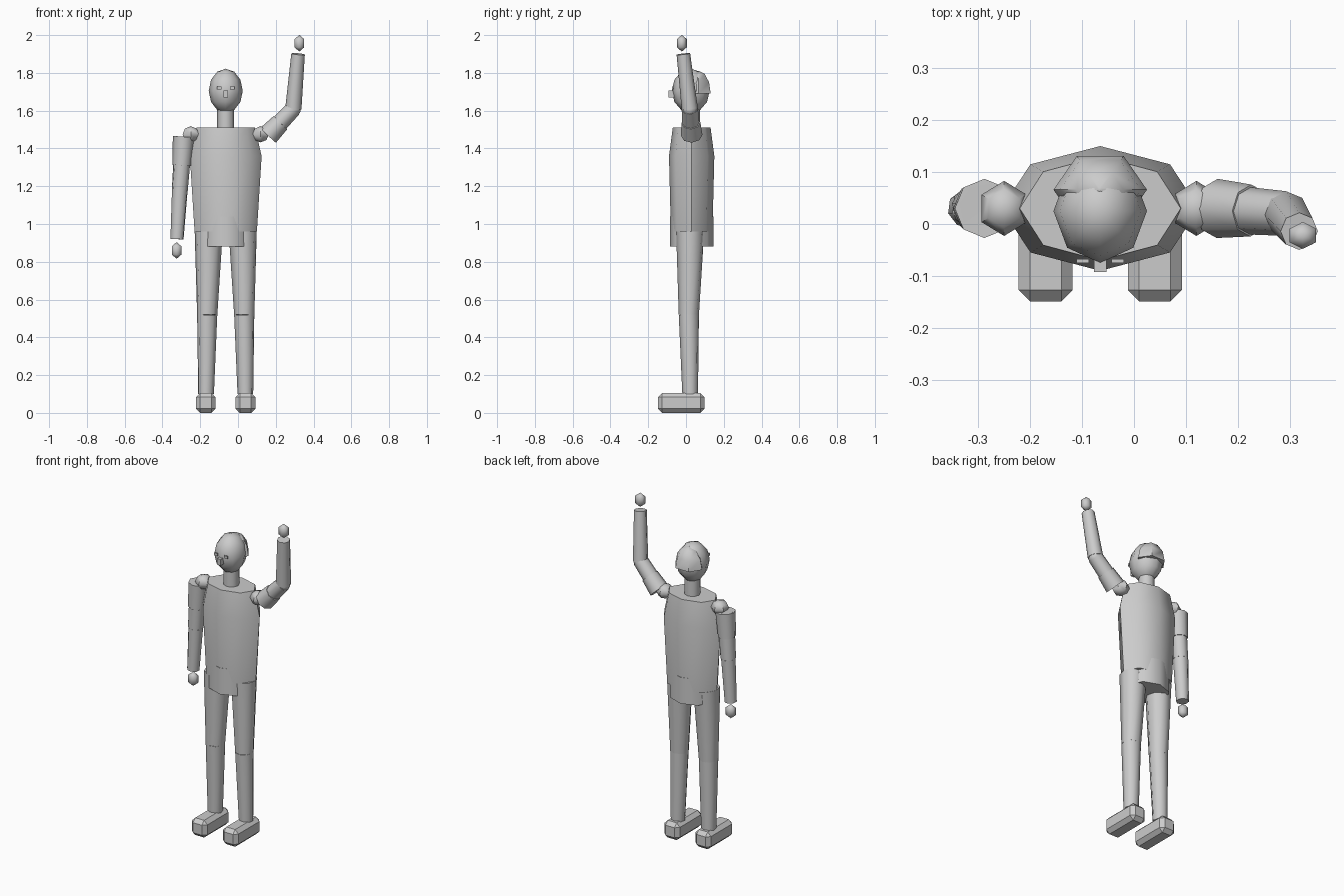
import bpy, bmesh, math
from mathutils import Vector, Matrix

if "Cube" in bpy.data.objects:
    bpy.data.objects.remove(bpy.data.objects["Cube"])

CX, CY = -0.065, 0.03          # body axis
grey = bpy.data.materials.new("light_grey")
grey.diffuse_color = (0.6, 0.6, 0.6, 1)
grey.use_nodes = True
grey.node_tree.nodes["Principled BSDF"].inputs["Base Color"].default_value = grey.diffuse_color


def finish(name, bm, smooth=True):
    bmesh.ops.recalc_face_normals(bm, faces=bm.faces[:])
    me = bpy.data.meshes.new(name)
    bm.to_mesh(me)
    bm.free()
    me.materials.append(grey)
    ob = bpy.data.objects.new(name, me)
    bpy.context.collection.objects.link(ob)
    if smooth:
        bpy.ops.object.select_all(action='DESELECT')
        bpy.context.view_layer.objects.active = ob
        ob.select_set(True)
        bpy.ops.object.shade_smooth_by_angle(angle=math.radians(50))
    return ob


def loft(name, rings, n=8):
    """Closed tube through rings of (centre, axis, rx, ry)."""
    bm = bmesh.new()
    loops = []
    for c, axis, rx, ry in rings:
        q = Vector((0, 0, 1)).rotation_difference(Vector(axis))
        loops.append([bm.verts.new(Vector(c) + q @ Vector((
            rx * math.cos(math.tau * i / n), ry * math.sin(math.tau * i / n), 0)))
            for i in range(n)])
    for a, b in zip(loops, loops[1:]):
        for i in range(n):
            bm.faces.new((a[i], a[(i + 1) % n], b[(i + 1) % n], b[i]))
    bm.faces.new(loops[0])
    bm.faces.new(loops[-1])
    return finish(name, bm)


def upright(name, rings, x=CX, y=CY, n=8):
    return loft(name, [((x, y, z), (0, 0, 1), rx, ry) for z, rx, ry in rings], n)


def limb(name, a, b, ra, rb):
    d = Vector(b) - Vector(a)
    return loft(name, [(a, d, ra, ra), (b, d, rb, rb)])


def ball(name, c, r, seg=8, rings=6):
    bm = bmesh.new()
    bmesh.ops.create_uvsphere(bm, u_segments=seg, v_segments=rings, radius=1)
    bm.transform(Matrix.Translation(c) @ Matrix.Diagonal((*r, 1)))
    return finish(name, bm)


def box(name, lo, hi, bevel=0):
    lo, hi = Vector(lo), Vector(hi)
    bm = bmesh.new()
    bmesh.ops.create_cube(bm, size=1)
    bm.transform(Matrix.Translation((lo + hi) / 2) @ Matrix.Diagonal((*(hi - lo), 1)))
    if bevel:
        bmesh.ops.bevel(bm, geom=bm.edges[:], offset=bevel, segments=1,
                        affect='EDGES', profile=0.5)
    return finish(name, bm, smooth=False)


# Trunk and neck
upright("torso", [(0.96, 0.165, 0.11), (1.36, 0.19, 0.12), (1.51, 0.155, 0.10)])
upright("pelvis", [(0.88, 0.133, 0.116), (1.04, 0.133, 0.116)])
upright("neck", [(1.49, 0.045, 0.045), (1.63, 0.045, 0.045)])

# Head, hair cap and face
ball("head", (CX, CY - 0.005, 1.705), (0.09, 0.1, 0.117))
upright("hair", [(1.69, 0.09, 0.075), (1.75, 0.078, 0.065), (1.795, 0.045, 0.0375),
                 (1.81, 0.004, 0.004)], y=0.066, n=6)
box("nose", (CX - 0.012, -0.092, 1.67), (CX + 0.012, -0.06, 1.708))
for side, s in (("right", -1), ("left", 1)):
    ex = CX + s * 0.034
    box(side + "_eye", (ex - 0.012, -0.075, 1.713), (ex + 0.012, -0.067, 1.728))

    # Legs and shoes
    hip, knee, ankle = ((CX + s * o, y, z) for o, y, z in
                        ((0.09, 0.022, 0.96), (0.098, 0.015, 0.52), (0.104, 0.022, 0.10)))
    limb(side + "_thigh", hip, knee, 0.075, 0.054)
    limb(side + "_shin", knee, ankle, 0.054, 0.042)
    sx = CX + s * 0.105
    box(side + "_shoe", (sx - 0.052, -0.149, 0), (sx + 0.052, 0.098, 0.105), 0.022)

    # Shoulder joints
    ball(side + "_shoulder", (CX + s * 0.185, CY, 1.475), (0.05, 0.053, 0.043), 6, 4)

# Lowered and raised arms: start, sleeve end, elbow, wrist, hand
arms = {
    "right": ((-0.288, 0.03, 1.462), (-0.298, 0.03, 1.31), (-0.308, 0.032, 1.18),
              (-0.323, 0.03, 0.92), (-0.325, 0.032, 0.86)),
    "left": ((0.16, 0.03, 1.47), (0.225, 0.026, 1.537), (0.293, 0.02, 1.61),
             (0.318, -0.014, 1.90), (0.325, -0.022, 1.957)),
}
for side, (start, cuff, elbow, wrist, hand) in arms.items():
    limb(side + "_sleeve", start, cuff, 0.057, 0.05)
    limb(side + "_upper_arm", start, elbow, 0.048, 0.043)
    ball(side + "_elbow", elbow, (0.041, 0.041, 0.041))
    limb(side + "_forearm", elbow, wrist, 0.043, 0.036)
    ball(side + "_hand", hand, (0.034, 0.03, 0.044), 6, 3)
